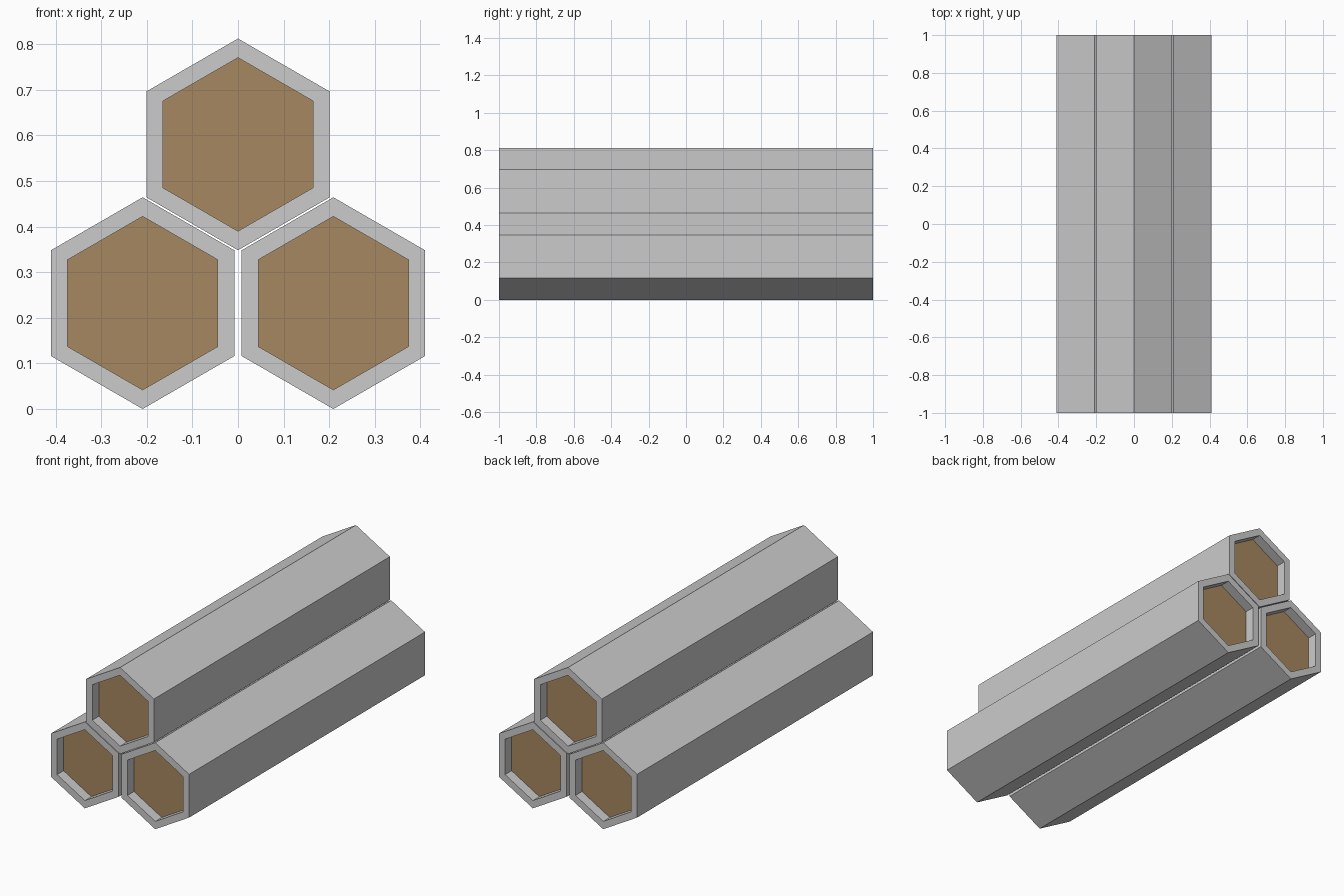
import bpy, bmesh, math

if "Cube" in bpy.data.objects:
    bpy.data.objects.remove(bpy.data.objects["Cube"])

R_OUT, R_IN = 0.232, 0.190   # outer and inner corner radius
HALF, RECESS = 1.0, 0.055    # half length, depth of the end recess


def material(name, rgb):
    m = bpy.data.materials.new(name)
    m.diffuse_color = (*rgb, 1)
    m.use_nodes = True
    m.node_tree.nodes["Principled BSDF"].inputs["Base Color"].default_value = m.diffuse_color
    return m


grey = material("light grey", (0.6, 0.6, 0.6))
brown = material("tan brown", (0.38, 0.245, 0.115))


def ring(bm, r, y):
    # pointy-top hexagon in the xz plane
    return [bm.verts.new((r * math.sin(i * math.pi / 3), y, r * math.cos(i * math.pi / 3)))
            for i in range(6)]


def bridge(bm, a, b):
    for i in range(6):
        j = (i + 1) % 6
        bm.faces.new((a[i], a[j], b[j], b[i]))


def finish(bm, name, mat, loc):
    bmesh.ops.recalc_face_normals(bm, faces=bm.faces[:])
    mesh = bpy.data.meshes.new(name)
    bm.to_mesh(mesh)
    bm.free()
    mesh.materials.append(mat)
    ob = bpy.data.objects.new(name, mesh)
    ob.location = loc
    bpy.context.collection.objects.link(ob)


def hex_tube(name, loc):
    # hollow casing
    bm = bmesh.new()
    rings = [ring(bm, r, y) for r, y in
             ((R_OUT, -HALF), (R_OUT, HALF), (R_IN, HALF), (R_IN, -HALF))]
    for k in range(4):
        bridge(bm, rings[k], rings[(k + 1) % 4])
    finish(bm, name + "_casing", grey, loc)
    # solid core, recessed at both ends
    bm = bmesh.new()
    a, b = ring(bm, R_IN, RECESS - HALF), ring(bm, R_IN, HALF - RECESS)
    bridge(bm, a, b)
    bm.faces.new(a)
    bm.faces.new(b)
    finish(bm, name + "_core", brown, loc)


# pyramid stack of three tubes
hex_tube("left_tube", (-0.209, 0, R_OUT))
hex_tube("right_tube", (0.209, 0, R_OUT))
hex_tube("top_tube", (0, 0, 0.58))
